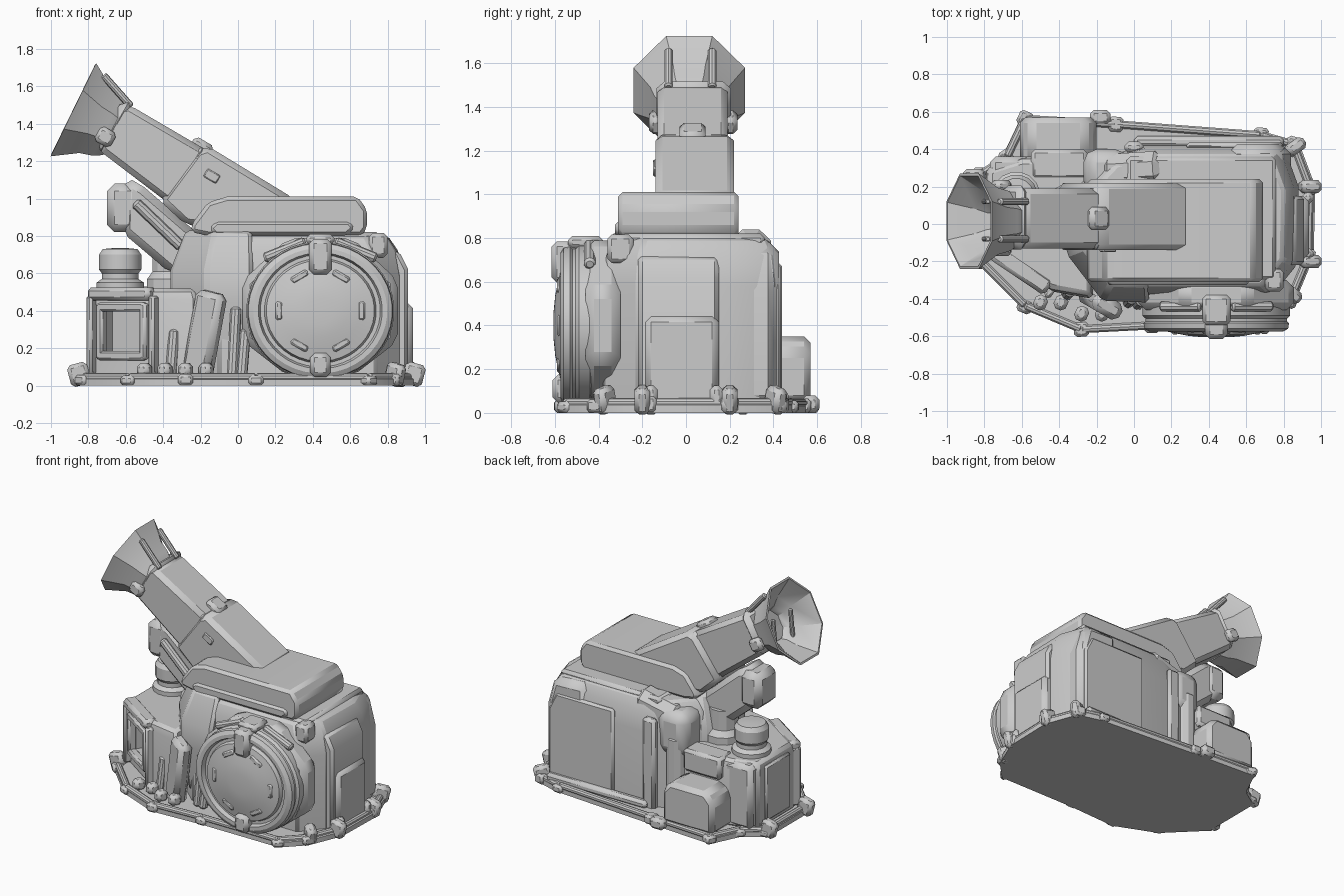
import bpy, bmesh, math, random
from mathutils import Vector, Matrix

if "Cube" in bpy.data.objects:
    bpy.data.objects.remove(bpy.data.objects["Cube"])

random.seed(4)

def finish(name, bm, bevel=0.0, mat=None, seg=1):
    bmesh.ops.recalc_face_normals(bm, faces=bm.faces)
    me = bpy.data.meshes.new(name)
    bm.to_mesh(me)
    bm.free()
    ob = bpy.data.objects.new(name, me)
    bpy.context.collection.objects.link(ob)
    if mat:
        ob.matrix_world = mat
    if bevel:
        m = ob.modifiers.new("bevel", 'BEVEL')
        m.width, m.segments, m.limit_method = bevel, seg, 'ANGLE'
    return ob

def rings(name, loops, bevel=0.0, mat=None, seg=1):
    """Skin a stack of equal-length loops and cap both ends."""
    bm = bmesh.new()
    vs = [[bm.verts.new(p) for p in lp] for lp in loops]
    n = len(vs[0])
    for a, b in zip(vs, vs[1:]):
        for i in range(n):
            bm.faces.new((a[i], a[(i + 1) % n], b[(i + 1) % n], b[i]))
    bm.faces.new(vs[0])
    bm.faces.new(vs[-1])
    return finish(name, bm, bevel, mat, seg)

def plan(name, pts, levels, c=(0, 0), bevel=0.0):
    """Top-view outline stacked at (z, scale) levels."""
    return rings(name, [[(c[0] + (x - c[0]) * s, c[1] + (y - c[1]) * s, z) for x, y in pts] for z, s in levels], bevel)

def side(name, pts, y0, y1, bevel=0.0, seg=1):
    """Front-view outline extruded from y0 to y1."""
    return rings(name, [[(x, y, z) for x, z in pts] for y in (y0, y1)], bevel, None, seg)

def box(name, c, size, bevel=0.015, ry=0, rz=0, seg=1):
    bm = bmesh.new()
    bmesh.ops.create_cube(bm, size=1, matrix=Matrix.Diagonal((*size, 1)))
    mat = Matrix.Translation(c) @ Matrix.Rotation(math.radians(rz), 4, 'Z') @ Matrix.Rotation(math.radians(ry), 4, 'Y')
    return finish(name, bm, bevel, mat, seg)

def lathe(name, prof, origin, direction, n=32, squash=1.0):
    q = Vector(direction).to_track_quat('Z', 'Y').to_matrix().to_4x4()
    loops = [[(r * squash * math.cos(a), r * math.sin(a), d) for a in
              [2 * math.pi * (i + .5) / n for i in range(n)]] for r, d in prof]
    return rings(name, loops, 0, Matrix.Translation(origin) @ q)

def rod(name, a, b, r, n=10):
    d = Vector(b) - Vector(a)
    L = d.length
    return lathe(name, [(r * .6, 0), (r, r * .4), (r, L - r * .4), (r * .6, L)], a, d, n)

# base plate with clamps around its rim
outline = [(-.85, -.2), (-.6, -.45), (-.29, -.58), (.1, -.56), (.72, -.56), (.86, -.42), (.96, -.18),
           (.97, .2), (.88, .44), (.7, .49), (-.1, .55), (-.6, .58), (-.7, .37), (-.85, .27)]
plan("base_plate", outline, [(0, 1), (.035, 1), (.05, .98)])
for i, (x, y) in enumerate(outline):
    x2, y2 = outline[(i + 1) % len(outline)]
    ang = math.degrees(math.atan2(y2 - y, x2 - x))
    h = random.uniform(.05, .08)
    box("rim_clamp", (x * .97, y * .97, h / 2), (.08, .08, h), .015, rz=ang)
    rod("rim_pipe", (x * .97, y * .97, .045), (x2 * .97, y2 * .97, .045), .022)
for x, y, rz in [(.96, .2, 0), (.96, -.2, 0), (.88, .41, 35), (.86, -.37, -40), (-.83, .26, 0), (-.83, -.16, 0)]:
    box("corner_foot", (x - .02, y, .06), (.11, .07, .12), .02, ry=15 if x > 0 else -15, rz=rz)
box("rear_bolt", (-.18, .57, .04), (.11, .08, .08), .02)

# main hull
hull = [(-.3, -.2), (-.1, -.38), (.74, -.38), (.87, -.22), (.88, .2), (.8, .42), (.05, .42), (-.15, .36), (-.3, .2)]
plan("main_hull", hull, [(.03, 1), (.58, 1), (.72, .96), (.8, .87)], (.28, .02), .015)
shoulder = [(-.36, -.16), (-.17, -.41), (.08, -.42), (.08, .22), (-.3, .22), (-.36, .15)]
plan("left_shoulder", shoulder, [(.1, .86), (.45, 1), (.62, 1), (.83, .8)], (.05, 0), .02)
box("hull_roof", (.36, .03, .79), (.8, .66, .06), .02)

# right end panels
side("end_panel", [(.7, .03), (.91, .03), (.91, .62), (.86, .72), (.7, .72)], -.22, .15, .02)
box("lower_end_panel", (.88, -.02, .235), (.11, .34, .42), .03)
for y in (-.16, .14):
    box("end_panel_foot", (.93, y, .07), (.06, .06, .11), .02)
side("rear_corner_column", [(.5, .03), (.84, .03), (.84, .56), (.78, .78), (.5, .79)], .16, .425, .05)
box("front_corner_block", (.75, -.3, .75), (.1, .12, .13), .02)

# rear wall: wide column, narrow recessed bay, rib
side("rear_wall_plate", [(.28, .05), (.8, .05), (.8, .56), (.74, .68), (.28, .68)], .4, .435, .015)
box("rear_rib", (.0, .41, .36), (.1, .06, .66), .02)
box("rear_sill", (.4, .44, .07), (.8, .06, .06), .02)

# upper deck
deck = [(-.25, .82), (-.25, .86), (-.16, .98), (-.06, 1.01), (.64, 1.01), (.69, .94), (.69, .84), (.66, .8), (-.15, .8)]
side("upper_deck", deck, -.31, .24, .045)
side("deck_skirt", [(-.16, .84), (-.12, .88), (.6, .88), (.63, .84), (.58, .8), (-.12, .8)], -.325, -.25, .02)

# barrel: thick breech, thin muzzle, collars and side plates
side("breech", [(.3, 1.0), (-.16, 1.28), (-.22, 1.26), (-.42, .99), (-.28, .86), (.1, .82), (.3, .9)], -.14, .22, .04)
side("muzzle", [(-.05, 1.19), (-.58, 1.5), (-.64, 1.49), (-.75, 1.27), (-.72, 1.24), (-.3, .92)], -.13, .19, .045)
for x, z, L, w, h in [(-.27, 1.13, .05, .34, .33), (-.66, 1.385, .07, .34, .3)]:
    box("barrel_collar", (x, .035, z), (L, w, h), .05, ry=30)
box("collar_latch", (-.19, .03, 1.28), (.12, .12, .06), .02, ry=30)
for y in (-.14, .205):
    box("barrel_vent", (-.14, y, 1.12), (.08, .02, .05), .006, ry=30)
    box("muzzle_lug", (-.71, y, 1.33), (.1, .06, .09), .02, ry=30)

# eight-sided flared horn
lathe("horn", [(.16, -.25), (.19, -.2), (.21, -.13), (.3, 0), (.285, .002), (.185, -.12), (.13, -.16), (.11, -.2)],
      (-.88, .015, 1.475), (-.9, 0, .44), 8, .92)
for y in (-.08, .12):
    rod("horn_strut", (-.72, y, 1.66), (-.57, y, 1.49), .02)
    rod("horn_inner_strut", (-.78, y, 1.5), (-.8, y, 1.3), .015)

# barrel support arm
side("support_arm", [(-.6, 1.12), (-.5, 1.06), (-.2, .8), (-.22, .6), (-.36, .6), (-.62, .82)], -.07, .15, .04)
box("arm_cap", (-.615, .05, .95), (.17, .23, .26), .04)
rod("arm_cable", (-.55, -.08, .98), (-.3, -.08, .74), .03)
lathe("arm_pedestal", [(.13, 0), (.13, .12), (.1, .16), (.1, .3)], (-.36, .08, .45), (0, 0, 1), 12)

# engine block with a recessed window on its slanted face
eng = plan("engine_block", [(-.79, .3), (-.79, -.12), (-.44, -.36), (-.22, -.4), (-.22, .36), (-.6, .36)],
           [(.04, 1), (.46, 1), (.52, .95)], (-.5, 0), .02)
cut = box("window_cutter", (-.615, -.24, .29), (.24, .16, .22), 0, rz=-34)
cut.hide_render = cut.hide_viewport = True
cut.display_type = 'WIRE'
bo = eng.modifiers.new("window", 'BOOLEAN')
bo.object, bo.operation = cut, 'DIFFERENCE'
t = math.radians(-34)
for s in (-1, 1):
    box("window_post", (-.615 + s * .14 * math.cos(t), -.25 + s * .14 * math.sin(t), .29), (.045, .06, .3), .012, rz=-34)
    box("window_bar", (-.615, -.25, .29 + s * .13), (.3, .06, .05), .012, rz=-34)
    box("engine_brace", (-.615 + s * .2 * math.cos(t), -.25 + s * .2 * math.sin(t), .27), (.04, .07, .42), .012, rz=-34)
box("engine_ledge", (-.62, -.23, .49), (.4, .1, .07), .02, rz=-34)
box("left_plate", (-.79, .09, .28), (.03, .28, .4), .012)

# tank on the engine
lathe("tank", [(.13, 0), (.13, .05), (.1, .07), (.1, .1), (.115, .12), (.115, .2), (.095, .23), (.04, .235)],
      (-.63, .15, .5), (0, 0, 1), 16)

# rear gearbox cluster
side("gearbox", [(-.61, .05), (-.61, .28), (-.55, .35), (-.26, .35), (-.2, .28), (-.2, .05)], .33, .57, .03)
box("gearbox_tray", (-.4, .32, .45), (.3, .16, .16), .02)
box("side_gearbox", (-.66, .25, .28), (.22, .22, .46), .03)
box("shoulder_lump", (-.15, .28, .6), (.24, .24, .32), .07, seg=2)
rod("shoulder_pipe", (-.17, .33, .06), (-.17, .33, .6), .08, 12)
rod("upper_rear_arm", (.16, .3, .76), (-.16, .28, .68), .1, 8)

# slanted shield and front plumbing
box("shield", (-.18, -.42, .27), (.17, .1, .47), .03, ry=12, rz=-30)
for x, y, z in ((-.03, -.42, .42), (.02, -.43, .3), (-.36, -.38, .3)):
    rod("front_pipe", (x, y, .05), (x + .02, y + .02, z), .03)
for i in range(4):
    box("small_valve", (-.5 + i * .11, -.42 - (i > 1) * .06, .08), (.07, .08, .08), .02, rz=-25)

# wheel housing and drum
C = (.44, .4)
arch = [(C[0] + .45 * math.cos(a), max(.05, C[1] + .42 * math.sin(a))) for a in
        [math.pi / 8 + k * math.pi / 4 for k in range(8)]]
side("wheel_housing", arch, -.46, -.3, .04)
P = (C[0], -.42, C[1])
lathe("wheel_drum", [(.34, 0), (.37, .02), (.37, .07), (.355, .085), (.355, .1), (.365, .11), (.36, .14), (.335, .155),
                     (.31, .155), (.3, .125), (.28, .125), (.27, .15), (.2, .165), (.14, .178), (.07, .185)],
      P, (0, -1, 0), 40, 1.07)
for k in range(6):
    a = math.radians(60 * k)
    box("wheel_slot_rim", (C[0] + .22 * math.cos(a), -.575, C[1] + .21 * math.sin(a)), (.04, .03, .1), .01, ry=-60 * k)

# wheel clamps
box("top_clamp", (C[0], -.55, .69), (.12, .13, .19), .025)
box("top_clamp_cap", (C[0], -.46, .78), (.15, .16, .06), .02)
box("bottom_clamp", (C[0], -.56, .11), (.11, .1, .13), .025)
for s in (-1, 1):
    rod("clamp_pipe", (C[0] + s * .08, -.44, .77), (C[0] + s * .3, -.44, .68), .028)

# keep the sharp edges, smooth the round parts
bpy.ops.object.select_all(action='DESELECT')
for ob in bpy.context.scene.objects:
    if not ob.hide_viewport:
        ob.select_set(True)
        bpy.context.view_layer.objects.active = ob
bpy.ops.object.shade_smooth_by_angle(angle=math.radians(28))
